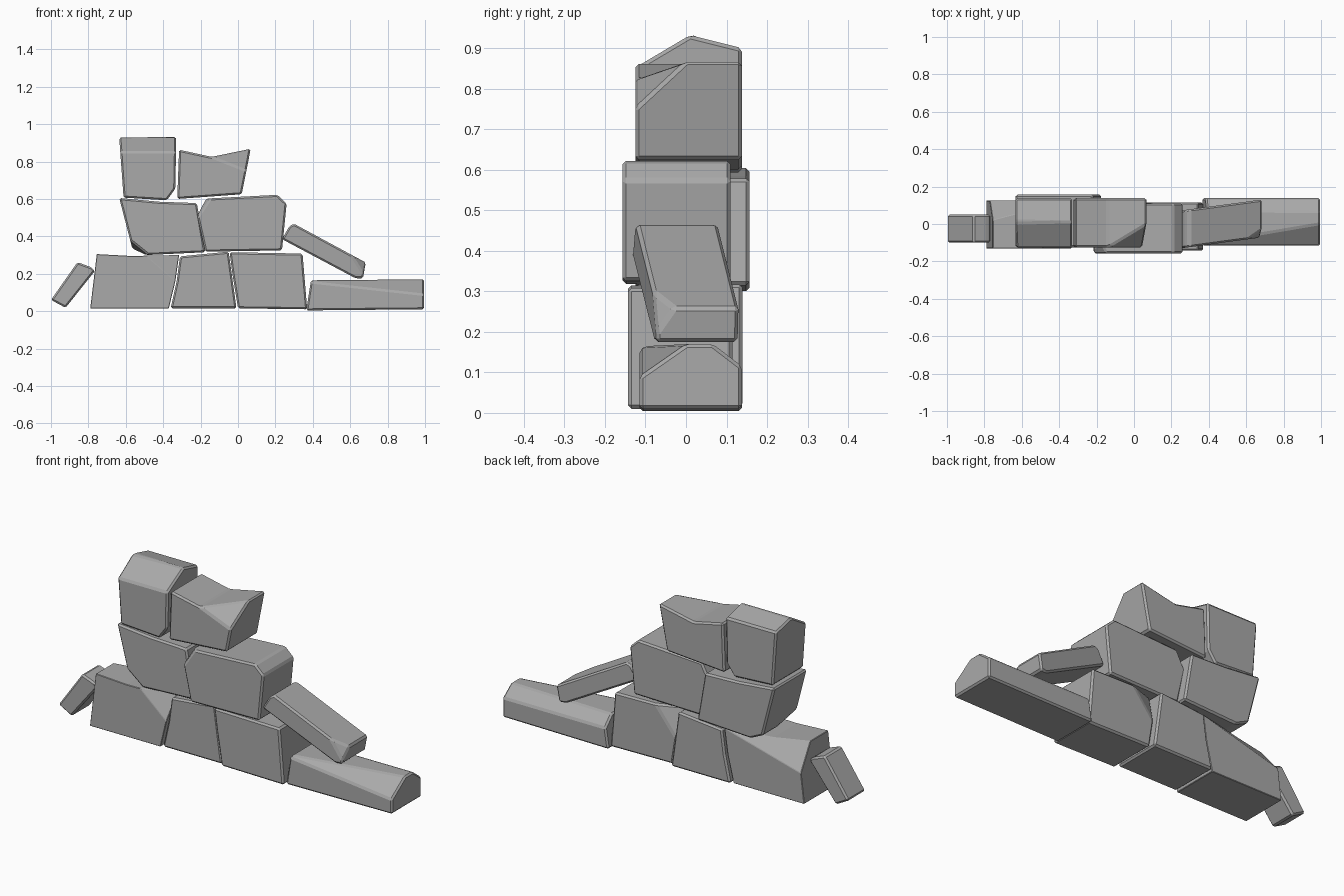
import bpy
import bmesh
from mathutils import Vector

default = bpy.data.objects.get("Cube")
if default:
    bpy.data.objects.remove(default, do_unlink=True)

# One plain grey stone colour
stone_grey = bpy.data.materials.new("stone_grey")
stone_grey.use_nodes = True
colour = (0.4, 0.4, 0.4, 1)
stone_grey.diffuse_color = colour
stone_grey.node_tree.nodes["Principled BSDF"].inputs["Base Color"].default_value = colour


def chip(bm, corners):
    """Slice off the piece beyond the plane through three points."""
    a, b, c = (Vector(p) for p in corners)
    normal = (b - a).cross(c - a).normalized()
    centre = sum((v.co for v in bm.verts), Vector()) / len(bm.verts)
    if normal.dot(centre - a) > 0:
        normal = -normal
    geometry = bm.verts[:] + bm.edges[:] + bm.faces[:]
    result = bmesh.ops.bisect_plane(bm, geom=geometry, plane_co=a,
                                    plane_no=normal, clear_outer=True)
    rim = [e for e in result["geom_cut"] if isinstance(e, bmesh.types.BMEdge)]
    bmesh.ops.edgeloop_fill(bm, edges=rim)


def stone(name, outline, front, back, chips=(), skew=0, pivot=0):
    """Extrude a front outline through y, chip its corners and soften its edges."""
    bm = bmesh.new()
    face = bm.faces.new([bm.verts.new((x, front, z)) for x, z in outline])
    extruded = bmesh.ops.extrude_face_region(bm, geom=[face])
    moved = [v for v in extruded["geom"] if isinstance(v, bmesh.types.BMVert)]
    bmesh.ops.translate(bm, verts=moved, vec=(0, back - front, 0))
    for corners in chips:
        chip(bm, corners)
    for v in bm.verts:
        v.co.y += skew * (v.co.x - pivot)
    bmesh.ops.remove_doubles(bm, verts=bm.verts[:], dist=0.001)
    bmesh.ops.recalc_face_normals(bm, faces=bm.faces[:])

    mesh = bpy.data.meshes.new(name)
    bm.to_mesh(mesh)
    bm.free()
    mesh.materials.append(stone_grey)
    obj = bpy.data.objects.new(name, mesh)
    bpy.context.collection.objects.link(obj)
    bevel = obj.modifiers.new("worn_edges", "BEVEL")
    bevel.width = 0.009
    bevel.segments = 1
    bevel.limit_method = "ANGLE"
    bevel.angle_limit = 0.4
    return obj


# Bottom row
stone("bottom_stone_right",
      [(-.79, .015), (-.37, .015), (-.335, .16), (-.315, .3), (-.57, .295), (-.755, .305)],
      -.13, .125,
      [[(-.49, -.13, .295), (-.335, -.13, .16), (-.315, -.06, .3)],
       [(-.34, .125, .29), (-.79, .125, .17), (-.76, .02, .305)]])
stone("bottom_stone_middle",
      [(-.36, .015), (-.008, .015), (-.05, .318), (-.31, .293), (-.328, .16)],
      -.125, .14)
stone("bottom_stone_left",
      [(0, .015), (.37, .01), (.345, .308), (-.045, .315), (-.03, .2)],
      -.143, .115,
      [[(.1, .115, .31), (-.02, .115, .16), (-.045, .06, .315)]])
stone("bottom_slab",
      [(.365, .004), (.995, .01), (.995, .17), (.39, .165)],
      -.115, .138,
      [[(.4, -.115, .155), (.99, -.115, .09), (.99, 0, .17)],
       [(.4, .07, .167), (.99, .07, .167), (.99, .138, .115)]])

# Middle row
stone("middle_stone_right",
      [(-.565, .335), (-.49, .3), (-.175, .315), (-.22, .578), (-.42, .585), (-.635, .605)],
      -.125, .157,
      [[(-.58, -.125, .38), (-.48, -.125, .3), (-.53, -.03, .32)]])
stone("middle_stone_left",
      [(-.175, .318), (.235, .325), (.26, .575), (.21, .622), (-.17, .602), (-.218, .51)],
      -.157, .11,
      [[(-.21, -.157, .51), (-.15, -.157, .6), (-.2, -.08, .58)]])

# Top row
stone("top_stone_right",
      [(-.612, .607), (-.38, .593), (-.335, .655), (-.33, .933), (-.635, .928)],
      -.125, .138,
      [[(-.63, .01, .932), (-.33, .01, .932), (-.33, -.125, .852)],
       [(-.63, .01, .932), (-.33, .01, .932), (-.33, .138, .9)]])
stone("top_stone_left",
      [(-.325, .6), (.02, .625), (.068, .868), (-.14, .825), (-.315, .863)],
      -.125, .138,
      [[(-.14, -.125, .825), (.05, -.125, .75), (.068, 0, .868)]])

# Fallen stones leaning at both ends
stone("leaning_stone_left",
      [(.235, .385), (.63, .175), (.668, .175), (.683, .26), (.3, .467), (.275, .455)],
      -.13, .072,
      [[(.62, -.13, .28), (.67, -.13, .2), (.68, -.09, .26)]],
      skew=.135, pivot=.25)
stone("leaning_stone_right",
      [(-1, .06), (-.922, .018), (-.765, .215), (-.785, .235), (-.858, .262)],
      -.1, .05)
